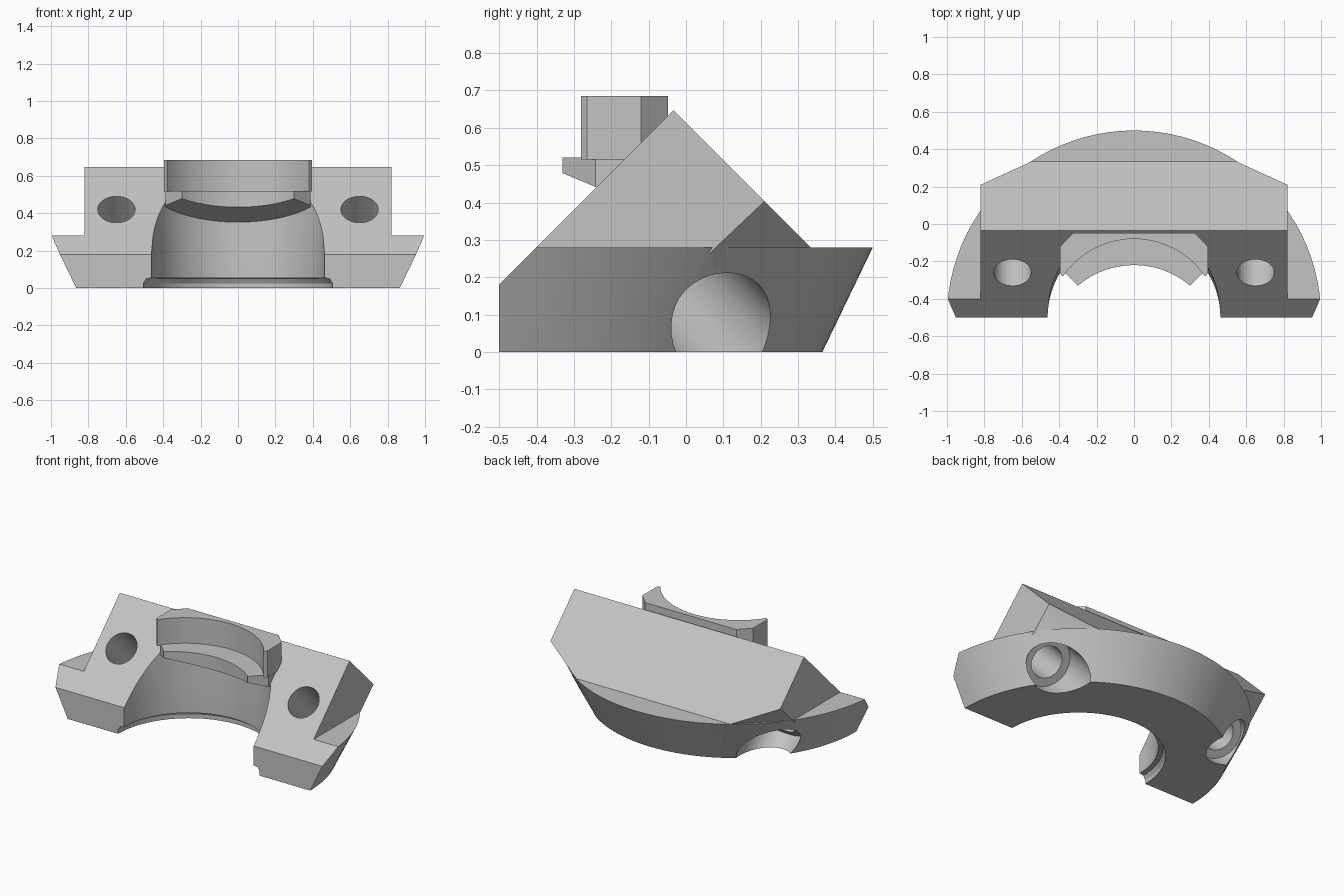
import bpy, bmesh, math
from mathutils import Vector, Matrix

old = bpy.data.objects.get("Cube")
if old:
    bpy.data.objects.remove(old, do_unlink=True)

grey = bpy.data.materials.new("plain grey")
grey.use_nodes = True
COLOUR = (0.55, 0.55, 0.55, 1)
grey.diffuse_color = COLOUR
grey.node_tree.nodes["Principled BSDF"].inputs["Base Color"].default_value = COLOUR

CENTRE_Y = -0.5   # axis of the half ring
SLOPE = 0.68      # front 45 degree face: z = y + SLOPE


def finish(bm, name):
    bmesh.ops.recalc_face_normals(bm, faces=bm.faces)
    mesh = bpy.data.meshes.new(name)
    bm.to_mesh(mesh)
    bm.free()
    obj = bpy.data.objects.new(name, mesh)
    bpy.context.collection.objects.link(obj)
    mesh.materials.append(grey)
    return obj


def slice_off(bm, point, normal):
    """Remove everything on the normal's side and cap the cut."""
    geom = bm.verts[:] + bm.edges[:] + bm.faces[:]
    bmesh.ops.bisect_plane(bm, geom=geom, plane_co=point, plane_no=normal, clear_outer=True)
    bmesh.ops.holes_fill(bm, edges=[e for e in bm.edges if e.is_boundary], sides=0)


def combine(target, other, operation):
    mod = target.modifiers.new(operation, 'BOOLEAN')
    mod.operation = operation
    mod.solver = 'EXACT'
    mod.object = other
    bpy.context.view_layer.objects.active = target
    bpy.ops.object.modifier_apply(modifier=mod.name)
    bpy.data.objects.remove(other, do_unlink=True)


def prism(name, outline, bottom, top):
    """Vertical prism; bottom is a function of y."""
    bm = bmesh.new()
    low = [bm.verts.new((x, y, bottom(y))) for x, y in outline]
    high = [bm.verts.new((x, y, top)) for x, y in outline]
    bm.faces.new(low)
    bm.faces.new(high)
    n = len(outline)
    for i in range(n):
        j = (i + 1) % n
        bm.faces.new((low[i], low[j], high[j], high[i]))
    return finish(bm, name)


def arc(half_width, radius, centre_y, steps=24):
    a = math.asin(half_width / radius)
    angles = [-a + 2 * a * i / steps for i in range(steps + 1)]
    return [(radius * math.sin(t), centre_y + radius * math.cos(t)) for t in angles]


def rod(name, radius, start, end):
    a, b = Vector(start), Vector(end)
    bm = bmesh.new()
    turn = (b - a).to_track_quat('Z', 'Y').to_matrix().to_4x4()
    bmesh.ops.create_cone(bm, cap_ends=True, segments=40, radius1=radius, radius2=radius,
                          depth=(b - a).length, matrix=Matrix.Translation((a + b) / 2) @ turn)
    return finish(bm, name)


# Flared half ring base
bm = bmesh.new()
bmesh.ops.create_cone(bm, cap_ends=True, segments=96, radius1=0.865, radius2=1.0, depth=0.28,
                      matrix=Matrix.Translation((0, CENTRE_Y, 0.14)))
slice_off(bm, (0, CENTRE_Y, 0), (0, -1, 0))
slice_off(bm, (0, 0, SLOPE), (0, -1, 1))
body = finish(bm, "clamp_body")

# Ridge block with two 45 degree faces and undercut rear corners
bm = bmesh.new()
bmesh.ops.create_cube(bm, size=1, matrix=Matrix.Translation((0, 0, 0.765))
                      @ Matrix.Diagonal((1.64, 1.6, 1, 1)))
slice_off(bm, (0, 0, SLOPE), (0, -1, 1))
slice_off(bm, (0, 0, 0.613), (0, 1, 1))
for side in (-1, 1):
    a = Vector((0.82 * side, 0.21, 0.403))
    b = Vector((0.82 * side, 0.08, 0.28))
    c = Vector((0.55 * side, 0.333, 0.28))
    normal = (b - a).cross(c - a)
    if normal.y < 0:
        normal.negate()
    slice_off(bm, a, normal)
combine(body, finish(bm, "ridge_block"), 'UNION')

# Central bore with a wider groove at the foot
profile = [(0, -0.1), (0.505, -0.1), (0.505, 0.025), (0.49, 0.05), (0.462, 0.055),
           (0.462, 0.24), (0.477, 0.44), (0.477, 0.6), (0, 0.6)]
bm = bmesh.new()
points = [bm.verts.new((r, CENTRE_Y, z)) for r, z in profile]
edges = [bm.edges.new(pair) for pair in zip(points, points[1:])]
bmesh.ops.spin(bm, geom=points + edges, cent=(0, CENTRE_Y, 0), axis=(0, 0, 1),
               angle=math.tau, steps=80)
bmesh.ops.remove_doubles(bm, verts=bm.verts, dist=0.0001)
combine(body, finish(bm, "bore_cutter"), 'DIFFERENCE')

# Angled bolt holes with counterbores at the rim
for side in (-1, 1):
    x = 0.65 * side
    combine(body, rod("bolt_cutter", 0.1, (x, -0.46, 0.62), (x, 0.56, -0.4)), 'DIFFERENCE')
    combine(body, rod("counterbore_cutter", 0.152, (x, -0.015, 0.175), (x, 0.56, -0.4)),
            'DIFFERENCE')

# Upper collar: curved front, chamfered back corners
back = [(0.395, -0.12), (0.325, -0.048), (-0.325, -0.048), (-0.395, -0.12)]
collar = prism("collar", arc(0.38, 0.46, -0.54) + [(0.395, -0.265)] + back + [(-0.395, -0.265)],
               lambda y: 0.515, 0.685)

# Retaining lip under the collar with a sloping underside
lip = prism("retaining_lip", arc(0.3, 0.464, -0.684) + [(0.388, -0.242)]
            + [(0.388, -0.12), (0.3, -0.02), (-0.3, -0.02), (-0.388, -0.12)]
            + [(-0.388, -0.242)],
            lambda y: 0.34 - 0.42 * y, 0.52)

for obj in (body, collar, lip):
    bpy.ops.object.select_all(action='DESELECT')
    obj.select_set(True)
    bpy.context.view_layer.objects.active = obj
    bpy.ops.object.shade_smooth_by_angle(angle=math.radians(20))
